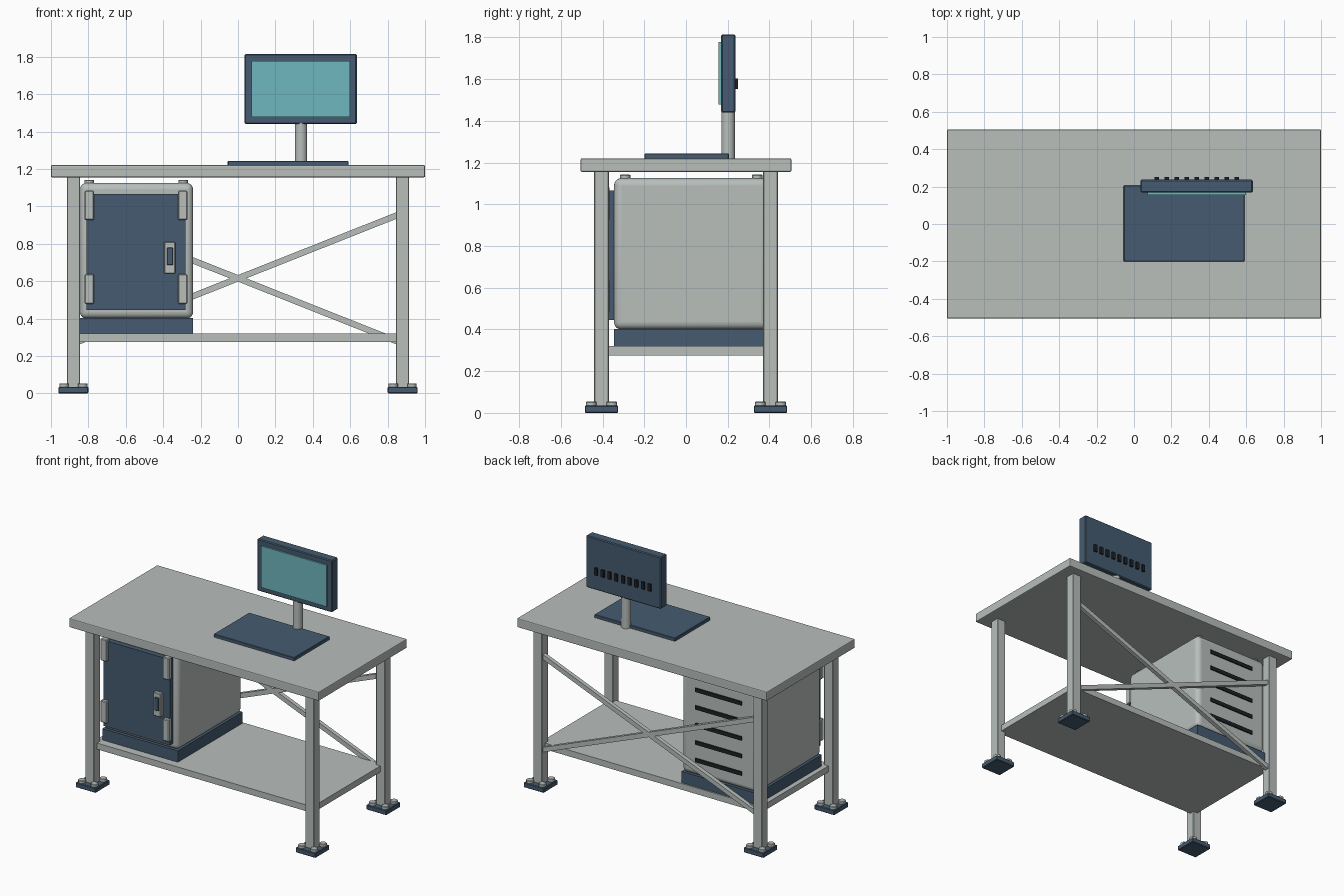
import bpy
import math
from mathutils import Vector

cube = bpy.data.objects.get("Cube")
if cube:
    bpy.data.objects.remove(cube, do_unlink=True)


def make_material(name, rgb):
    mat = bpy.data.materials.new(name)
    mat.use_nodes = True
    color = (*rgb, 1.0)
    mat.diffuse_color = color
    mat.node_tree.nodes["Principled BSDF"].inputs["Base Color"].default_value = color
    return mat


GREY = make_material("light grey", (0.48, 0.52, 0.50))
BLUE = make_material("slate blue", (0.06, 0.105, 0.16))
TEAL = make_material("screen teal", (0.156, 0.474, 0.52))
BLACK = make_material("vent black", (0.013, 0.016, 0.018))


def finish(obj, name, mat, bevel=0.0, segments=1):
    obj.name = name
    obj.data.materials.append(mat)
    if bevel:
        mod = obj.modifiers.new("Bevel", 'BEVEL')
        mod.width = bevel
        mod.segments = segments
    return obj


def box(name, mat, xs, ys, zs, bevel=0.0, segments=1):
    """Box given by its range on each axis."""
    spans = (xs, ys, zs)
    bpy.ops.mesh.primitive_cube_add(size=1, location=[(a + b) / 2 for a, b in spans])
    obj = bpy.context.object
    obj.scale = [b - a for a, b in spans]
    bpy.ops.object.transform_apply(location=False, rotation=False, scale=True)
    return finish(obj, name, mat, bevel, segments)


def cylinder(name, mat, x, y, zs, radius, sides=16, bevel=0.0):
    bpy.ops.mesh.primitive_cylinder_add(vertices=sides, radius=radius, depth=zs[1] - zs[0],
                                        location=(x, y, sum(zs) / 2))
    obj = finish(bpy.context.object, name, mat, bevel)
    bpy.ops.object.shade_smooth_by_angle(angle=math.radians(35))
    return obj


def around(c, half):
    return (c - half, c + half)


# Worktop and lower shelf
box("worktop", GREY, (-1, 1), (-0.505, 0.505), (1.155, 1.22), 0.006, 2)
box("lower_shelf", GREY, (-0.88, 0.88), (-0.405, 0.405), (0.275, 0.32))

# Legs with bolted feet
for sx, side in ((-1, "right"), (1, "left")):
    for sy, end in ((-1, "front"), (1, "back")):
        x, y = sx * 0.88, sy * 0.405
        tag = f"{end}_{side}"
        box(f"{tag}_leg", GREY, around(x, 0.035), around(y, 0.035), (0.03, 1.16), 0.003)
        box(f"{tag}_foot", BLUE, around(x, 0.08), around(y, 0.08), (0, 0.035), 0.004)
        for bx in (-0.05, 0.05):
            for by in (-0.05, 0.05):
                cylinder(f"{tag}_foot_bolt", GREY, x + bx, y + by, (0.03, 0.054), 0.025, 12, 0.003)

# Crossed back braces
for s, tag in ((1, "rising"), (-1, "falling")):
    a = Vector((-0.87, 0.412, 0.615 - s * 0.345))
    b = Vector((0.87, 0.412, 0.615 + s * 0.345))
    half = (b - a).length / 2
    brace = box(f"{tag}_brace", GREY, (-half, half), around(0, 0.015), around(0, 0.0165))
    brace.location = (a + b) / 2
    brace.rotation_euler.y = -math.atan2(b.z - a.z, b.x - a.x)

# Cabinet on its plinth
box("cabinet_plinth", BLUE, (-0.845, -0.24), (-0.345, 0.395), (0.315, 0.402))
box("cabinet_body", GREY, (-0.845, -0.24), (-0.345, 0.395), (0.40, 1.125), 0.035, 5)
bpy.ops.object.shade_smooth_by_angle(angle=math.radians(35))
for x in (-0.795, -0.293):
    for y in (-0.292, 0.342):
        cylinder("cabinet_top_bolt", GREY, x, y, (1.115, 1.142), 0.025, 12, 0.003)

# Cabinet door, hinge blocks and latch
box("cabinet_door", BLUE, (-0.81, -0.28), (-0.38, -0.34), (0.445, 1.065))
for x in (-0.795, -0.295):
    for z in (0.558, 1.005):
        box("door_hinge", GREY, around(x, 0.025), (-0.405, -0.367), around(z, 0.079), 0.005)
box("latch_plate", GREY, (-0.395, -0.335), (-0.405, -0.375), (0.64, 0.81), 0.004)
box("latch_grip", BLUE, (-0.379, -0.348), (-0.415, -0.40), (0.685, 0.78), 0.003)

# Cabinet rear vents
for i in range(5):
    box("cabinet_vent", BLACK, (-0.725, -0.355), (0.385, 0.403), around(0.77 + (i - 2) * 0.127, 0.014))

# Monitor on a pole and base plate
box("monitor_base", BLUE, (-0.055, 0.59), (-0.2, 0.205), (1.215, 1.243), 0.003)
cylinder("monitor_pole", GREY, 0.337, 0.202, (1.22, 1.45), 0.033, 24)
box("monitor_case", BLUE, (0.035, 0.635), (0.168, 0.237), (1.44, 1.815), 0.006)
box("monitor_screen", TEAL, (0.073, 0.6), (0.156, 0.172), (1.478, 1.778))
for i in range(9):
    box("monitor_vent", BLACK, around(0.335 + (i - 4) * 0.0535, 0.012), (0.23, 0.25), (1.552, 1.604))
